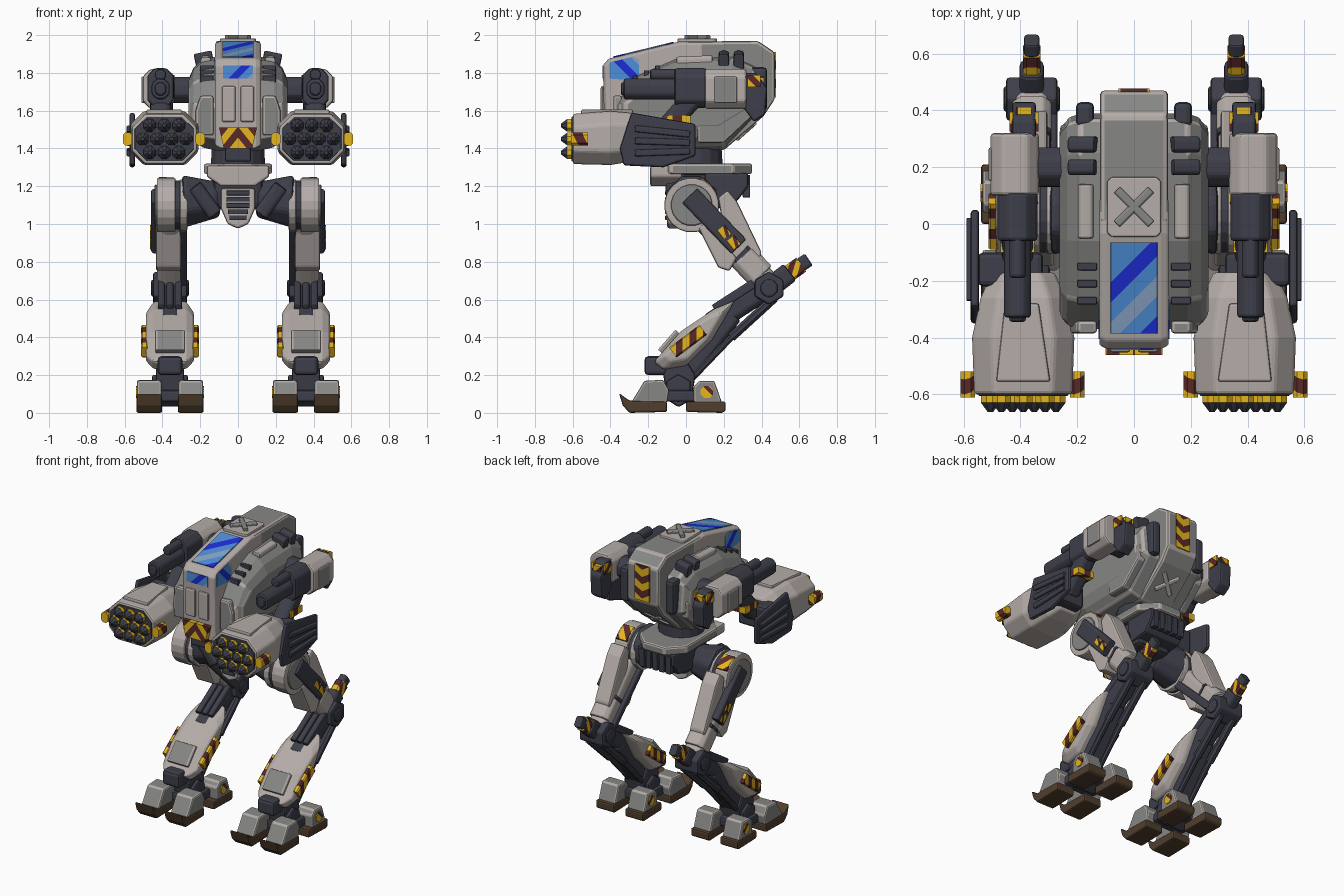
import bpy, bmesh, math
from mathutils import Vector as V

if "Cube" in bpy.data.objects:
    bpy.data.objects.remove(bpy.data.objects["Cube"])

COLORS = {"light_grey": (.46, .415, .39), "mid_grey": (.24, .245, .235), "dark_slate": (.047, .049, .067),
          "hazard_yellow": (.78, .46, .012), "hazard_maroon": (.10, .022, .022), "sole_brown": (.08, .048, .026),
          "glass_blue": (.075, .27, .70), "deep_blue": (.012, .025, .68), "pale_blue": (.25, .37, .56)}
MATS = {n: bpy.data.materials.new(n) for n in COLORS}
for n, c in COLORS.items():
    MATS[n].diffuse_color = (*c, 1)
L, G, D, B, YEL, MAR = "light_grey", "mid_grey", "dark_slate", "sole_brown", "hazard_yellow", "hazard_maroon"
HAZ, M = [YEL, MAR], dict(mirror=True)
GLASS = ["glass_blue", "glass_blue", "deep_blue", "glass_blue", "pale_blue", "glass_blue", "deep_blue"]

def loft(name, rings, mats, bevel=.012, mirror=False, stripe=None):
    """Skin a list of rings; stripe=(direction, pitch) cuts and colours bands; a 2nd material colours bevels."""
    mats = [mats] if isinstance(mats, str) else mats
    slots = list(dict.fromkeys(mats))
    bm, me = bmesh.new(), bpy.data.meshes.new(name)
    rs = [[bm.verts.new(p) for p in r] for r in rings]
    k = len(rs[0])
    for a, b in zip(rs, rs[1:]):
        for i in range(k):
            bm.faces.new((a[i], a[(i + 1) % k], b[(i + 1) % k], b[i]))
    for r in (rs[0], rs[-1]):
        bm.faces.new(r)
    bmesh.ops.recalc_face_normals(bm, faces=bm.faces)
    if stripe:
        d, pitch = V(stripe[0]).normalized(), stripe[1]
        ds = [v.co.dot(d) for v in bm.verts]
        lo = min(ds)
        for i in range(1, math.ceil((max(ds) - lo) / pitch)):
            bmesh.ops.bisect_plane(bm, geom=bm.verts[:] + bm.edges[:] + bm.faces[:], plane_co=d * (lo + i * pitch), plane_no=d)
        for f in bm.faces:
            f.material_index = slots.index(mats[int((f.calc_center_median().dot(d) - lo) / pitch) % len(mats)])
    bm.to_mesh(me)
    bm.free()
    ob = bpy.data.objects.new(name, me)
    bpy.context.collection.objects.link(ob)
    for m in slots:
        me.materials.append(MATS[m])
    if mirror:
        ob.modifiers.new("mirror", 'MIRROR').use_mirror_merge = False
    if bevel and not stripe:
        mod = ob.modifiers.new("bevel", 'BEVEL')
        mod.width, mod.segments, mod.limit_method, mod.angle_limit = bevel, 2, 'ANGLE', math.radians(32)
        mod.material = 1 if len(slots) > 1 else -1

def ring(axis, t, pts, s=1, s2=None):
    """Place 2D points in the plane axis=t, scaled about their middle."""
    cu, cv = (sum(p[i] for p in pts) / len(pts) for i in (0, 1))
    pts = [(cu + (u - cu) * s, cv + (v - cv) * (s2 or s)) for u, v in pts]
    return [{'x': (t, u, v), 'y': (u, t, v), 'z': (u, v, t)}[axis] for u, v in pts]

def octo(x, y, w, h, c):
    a, b = w / 2, h / 2
    return [(x + u, y + v) for u, v in ((c - a, -b), (a - c, -b), (a, c - b), (a, b - c), (a - c, b), (c - a, b), (-a, b - c), (-a, c - b))]

def prism(name, axis, a, b, pts, mats, **kw):
    loft(name, [ring(axis, a, pts), ring(axis, b, pts)], mats, **kw)

def box(name, lo, hi, mats, **kw):
    prism(name, 'z', lo[2], hi[2], [(lo[0], lo[1]), (hi[0], lo[1]), (hi[0], hi[1]), (lo[0], hi[1])], mats, **kw)

def sweep(name, p, q, pts_p, pts_q, mats, **kw):
    p, q = V(p), V(q)
    d = (q - p).normalized()
    s = V((1, 0, 0)) if abs(d.x) < .8 else V((0, 1, 0))
    s = (s - d * s.dot(d)).normalized()
    loft(name, [[c + s * a + d.cross(s) * b for a, b in pts] for c, pts in ((p, pts_p), (q, pts_q))], mats, **kw)

def beam(name, p, q, w, d, mats, **kw):
    sweep(name, p, q, *[octo(0, 0, w, d, min(w, d) * .2)] * 2, mats, **kw)

def tube(name, p, q, r1, r2, n, mats, **kw):
    c = [(math.cos((i + .5) * math.tau / n), math.sin((i + .5) * math.tau / n)) for i in range(n)]
    sweep(name, p, q, [(x * r1, y * r1) for x, y in c], [(x * r2, y * r2) for x, y in c], mats, **kw)

# --- torso: wide side hull, central spine, cockpit
hull = [(-.37, 1.45), (-.37, 1.63), (-.27, 1.78), (-.06, 1.87), (.25, 1.885), (.37, 1.83), (.39, 1.6), (.2, 1.4), (-.2, 1.39)]
half = [(.262, .86, .5), (.235, .96, .76), (.19, 1, .94), (.12, 1, 1)]
loft("side_hull", [ring('x', x, hull, s, t) for x, s, t in [(-x, s, t) for x, s, t in half] + half[::-1]], [G, L])
spine = [(0, 1.4), (0, 1.965), (.38, 1.97), (.47, 1.91), (.47, 1.66), (.41, 1.57), (.2, 1.39)]
prism("spine", 'x', -.12, .12, spine, [G, L], bevel=.016)
nose = [(-.43, 1.4), (-.44, 1.84), (-.41, 1.875), (-.03, 1.967), (.1, 1.967), (.1, 1.4)]
loft("cockpit", [ring('x', x, nose, s) for x, s in ((-.122, .95), (-.095, 1), (.095, 1), (.122, .95))], L, bevel=.008)
prism("lower_side_panel", 'x', .2, .26, [(.06, 1.43), (.2, 1.43), (.35, 1.57), (.35, 1.68), (.06, 1.62)], [G, L], **M)
prism("cheek_panel", 'y', -.385, -.34, [(.13, 1.47), (.225, 1.47), (.225, 1.6), (.2, 1.68), (.13, 1.68)], [G, L], **M)
box("nose_panel", (.012, -.452, 1.54), (.086, -.43, 1.73), L, **M)
prism("chin_hazard", 'y', -.462, -.42, [(0, 1.4), (.075, 1.4), (.1, 1.51), (0, 1.51)], HAZ, mirror=True, stripe=((1, 0, .8), .036))
box("chin_vent", (-.07, -.42, 1.33), (.07, -.2, 1.41), D)
# windows
beam("windshield", (0, -.385, 1.883), (0, -.065, 1.961), .165, .008, GLASS, stripe=((1, -1, 0), .05))
box("front_window", (-.08, -.443, 1.77), (.08, -.435, 1.84), GLASS, stripe=((1, 0, -1), .035))
pane = [(-.405, 1.77), (-.28, 1.76), (-.25, 1.79), (-.25, 1.87), (-.28, 1.885), (-.405, 1.855)]
prism("side_window", 'x', .117, .1245, pane, GLASS, mirror=True, stripe=((0, 1, 1), .04))
# roof and back details
prism("roof_plate", 'z', 1.96, 1.982, octo(0, .06, .19, .21, .015), L, bevel=.006)
for s in (-1, 1):
    beam("roof_cross", (-.06 * s, 0, 1.988), (.06 * s, .12, 1.988), .03, .024, G, bevel=.003)
    beam("back_cross", (-.06 * s, .27, 1.455), (.06 * s, .36, 1.535), .03, .03, L, bevel=.003)
box("back_hazard", (0, .46, 1.67), (.055, .477, 1.91), HAZ, mirror=True, stripe=((-.6, 0, 1), .042))
beam("roof_rail", (.17, -.05, 1.86), (.17, .14, 1.868), .055, .05, L, **M)
for y in (-.15, -.21, -.27):
    box("slope_vent", (.13, y - .013, 1.8275 + .45 * y), (.2, y + .013, 1.9075 + .45 * y), D, bevel=.004, **M)
for y in (.2, .28):
    beam("exhaust", (.13, y, 1.87), (.225, y, 1.85), .055, .1, D, **M)
box("rear_stack", (.14, .34, 1.6), (.205, .43, 1.83), D, bevel=.02, **M)
# --- shoulder guns
tube("gun_axle", (.2, .2, 1.71), (.36, .2, 1.71), .075, .075, 8, D, **M)
prism("gun_block", 'y', .1, .32, octo(.42, 1.715, .17, .21, .04), L, **M)
box("gun_block_panel", (.495, .15, 1.64), (.512, .27, 1.78), [G, L], bevel=.008, **M)
for n, a, b, z, w, h in (("housing", -.06, .11, 1.72, .14, .21), ("barrel", -.33, -.04, 1.715, .095, .11),
                         ("sight_rail", -.19, -.04, 1.79, .06, .06), ("muzzle", -.345, -.32, 1.715, .06, .07)):
    prism("gun_" + n, 'y', a, b, octo(.41, z, w, h, w * .28), D, **M)
prism("gun_rear", 'x', .345, .43, [(.3, 1.8), (.37, 1.8), (.43, 1.72), (.42, 1.58), (.36, 1.54), (.3, 1.62)], D, **M)
for x in (.343, .432):
    box("gun_hazard", (x - .006, .325, 1.725), (x + .006, .395, 1.79), HAZ, mirror=True, stripe=((0, 1, 1), .033))
box("gun_rear_hazard", (.36, .38, 1.735), (.415, .412, 1.78), HAZ[::-1], mirror=True, stripe=((1, 0, 1), .033))
# --- missile pods with warheads, arms and shields
pod = ((-.6, 1.45, .345, .265, .07), (-.4, 1.455, .36, .285, .07), (-.26, 1.46, .3, .25, .06), (-.17, 1.46, .22, .19, .05))
loft("missile_pod", [ring('y', y, octo(.39, *p)) for y, *p in pod], L, **M)
prism("pod_top_panel", 'z', 1.575, 1.606, [(.295, -.555), (.485, -.555), (.455, -.28), (.335, -.28)], L, bevel=.008, **M)
prism("pod_face", 'y', -.606, -.59, octo(.39, 1.45, .315, .235, .065), D, bevel=.004, **M)
for z, n in ((1.522, 3), (1.45, 4), (1.378, 3)):
    for x in [.39 + (i - (n - 1) / 2) * .077 for i in range(n)]:
        tube("missile_body", (x, -.6, z), (x, -.63, z), .036, .036, 8, YEL, bevel=0, **M)
        tube("missile_tip", (x, -.629, z), (x, -.662, z), .0365, .01, 8, D, bevel=0, **M)
for x in (.2, .585):
    prism("pod_marker", 'y', -.61, -.52, octo(x, 1.45, .05, .07, .014), HAZ, mirror=True, stripe=((.3, 1, .5), .045))
beam("pod_arm", (.41, .04, 1.67), (.41, -.14, 1.47), .11, .11, D, **M)
box("pod_mount", (.32, -.22, 1.38), (.55, -.1, 1.54), D, bevel=.02, **M)
box("arm_hazard", (.35, -.1, 1.53), (.47, .025, 1.575), HAZ, mirror=True, stripe=((1, 1, 0), .035))
prism("arm_shield", 'x', .545, .575, [(-.35, 1.4), (-.29, 1.59), (.05, 1.53), (.05, 1.36), (-.12, 1.3), (-.33, 1.31)], D, **M)
for i in range(3):
    beam("shield_rib", (.575, -.27, 1.375 + .065 * i), (.575, .02, 1.385 + .045 * i), .03, .035, D, bevel=.006, **M)
# --- waist and pelvis
tube("waist", (0, .05, 1.26), (0, .05, 1.42), .15, .14, 16, D)
prism("pelvis_plate", 'z', 1.265, 1.32, octo(0, .085, .36, .53, .1), [G, L])
prism("pelvis_front", 'y', -.19, -.02, [(-.09, 1.2), (.09, 1.2), (.165, 1.25), (.165, 1.31), (-.165, 1.31), (-.165, 1.25)], L)
box("pelvis_core", (-.13, -.06, 1.08), (.13, .2, 1.27), D, bevel=.03)
prism("pelvis_rear", 'x', -.14, .14, [(.1, 1.27), (.33, 1.27), (.33, 1.2), (.27, 1.12), (.1, 1.1)], D)
for i in range(5):
    box("rear_rib", (-.12 + .05 * i, .3, 1.14), (-.08 + .05 * i, .34, 1.26), D, bevel=.006)
    w = .062 - max(0, 2 - i) * .008
    box("groin_slat", (-w, -.11, 1.02 + .033 * i), (w, -.09, 1.045 + .033 * i), D, bevel=.004)
prism("groin_guard", 'y', -.1, .08, [(-.055, 1), (0, .975), (.055, 1), (.09, 1.08), (.09, 1.19), (-.09, 1.19), (-.09, 1.08)], L)
# --- hips and thighs
tube("hip_joint", (.1, .03, 1.13), (.29, .03, 1.12), .1, .15, 8, D, bevel=.02, **M)
beam("hip_brace", (.12, -.06, 1.05), (.23, -.07, 1.2), .08, .08, D, **M)
for n, a, b, r, mat in (("inner_ring", .268, .308, .138, L), ("groove", .3, .335, .132, D), ("drum", .33, .43, .145, L),
                        ("disc", .425, .442, .11, G)):
    tube("hip_" + n, (a, .03, 1.1), (b, .03, 1.1), r, r, 20, mat, bevel=.008, **M)
beam("hip_hazard", (.38, .07, 1.238), (.38, .155, 1.175), .085, .024, HAZ, mirror=True, stripe=((1, 1, 0), .035))
beam("thigh_core", (.36, .04, 1.09), (.36, .42, .69), .13, .14, L, bevel=.016, **M)
beam("thigh_side", (.435, .02, 1.15), (.435, .28, .88), .05, .11, D, **M)
beam("thigh_lower_plate", (.36, .3, .83), (.36, .4, .725), .14, .15, L, bevel=.01, **M)
beam("thigh_seam", (.36, .285, .845), (.36, .3, .83), .136, .146, D, bevel=0, **M)
for y, z in ((.185, .98), (.235, .925)):
    beam("thigh_marker", (.46, y, z), (.46, y + .035, z - .045), .012, .05, [YEL, YEL, MAR], mirror=True, stripe=((0, 1, .3), .018))
rear = [(.17, 1.14), (.22, 1.18), (.27, 1.12), (.4, .85), (.39, .8), (.33, .8), (.19, 1.02)]
prism("thigh_rear_panel", 'x', .305, .415, rear, L, **M)
prism("thigh_front_panel", 'x', .3, .435, [(.06, .99), (.12, 1), (.27, .82), (.23, .75), (.17, .77)], L, **M)
beam("thigh_piston", (.29, .08, .98), (.29, .38, .69), .04, .05, D, **M)
# --- knees
tube("knee_joint", (.27, .44, .66), (.45, .44, .66), .088, .088, 6, D, **M)
tube("knee_cap", (.26, .44, .66), (.46, .44, .66), .05, .05, 8, D, **M)
beam("knee_spur", (.36, .44, .66), (.36, .55, .745), .085, .11, D, **M)
beam("knee_spur_hazard", (.36, .54, .735), (.36, .61, .785), .06, .09, HAZ, mirror=True, stripe=((0, 1, -.3), .028))
beam("knee_spur_tip", (.36, .605, .782), (.36, .65, .812), .055, .075, D, **M)
# --- shins
beam("shin_upper", (.36, .44, .67), (.36, .13, .47), .12, .12, D, **M)
beam("shin_core", (.36, .25, .52), (.36, -.03, .16), .12, .1, D, **M)
for x in (.315, .36, .405):
    beam("shin_flute", (x, .36, .685), (x, .15, .55), .036, .05, D, bevel=.008, **M)
shin = [(-.17, .27), (-.03, .43), (.15, .55), (.26, .595), (.14, .39), (.0, .25), (-.12, .23)]
loft("shin_armour", [ring('x', x, shin, s) for x, s in ((.232, .72), (.272, 1), (.448, 1), (.488, .72))], L, **M)
beam("shin_front_plate", (.36, -.137, .325), (.36, -.045, .43), .155, .03, [G, L], bevel=.006, **M)
for s in (-1, 1):
    x = .36 + .135 * s
    beam("shin_hazard", (x, -.07, .32), (x, .09, .44), .035, .065, HAZ, mirror=True, stripe=((0, 1, 0), .036))
    x = .36 + .05 * s
    tube("calf_piston", (x, .47, .61), (x, .24, .4), .026, .026, 8, D, bevel=0, **M)
    tube("calf_rod", (x, .25, .41), (x, .02, .17), .018, .018, 8, D, bevel=0, **M)
# --- ankles and four-toed feet
prism("ankle_block", 'x', .285, .435, [(-.12, .2), (-.1, .07), (-.04, .03), (.03, .07), (.05, .2), (0, .28), (-.09, .28)], D, **M)
tube("ankle_joint", (.265, -.04, .13), (.455, -.04, .13), .075, .075, 6, D, **M)
box("ankle_guard", (.295, -.22, .2), (.425, -.09, .3), D, bevel=.02, **M)
for s in (-1, 1):
    x = .36 + .11 * s
    for n, w, mat, pts in (
            ("front_sole", .068, B, [(-.355, .105), (-.3, .065), (-.1, .06), (-.1, .005), (-.3, 0), (-.335, .04)]),
            ("front_toe", .064, [G, L], [(-.29, .055), (-.22, .17), (-.12, .175), (-.09, .12), (-.1, .055)]),
            ("rear_sole", .068, B, [(0, .005), (0, .06), (.21, .06), (.21, .01), (.19, 0)]),
            ("rear_toe", .064, [G, L], [(.04, .055), (.04, .14), (.07, .17), (.15, .17), (.19, .055)])):
        prism(n, 'x', x - w, x + w, pts, mat, bevel=.01, **M)
    tube("toe_marker", (x + .06 * s, .11, .11), (x + .07 * s, .11, .11), .035, .035, 8, [YEL, YEL, MAR], mirror=True, stripe=((0, 1, 1), .02))
box("foot_bridge", (.24, -.13, .06), (.48, .08, .12), D, **M)

for m in bpy.data.materials:
    if m.users and not m.is_grease_pencil:
        m.use_nodes = True
        m.node_tree.nodes["Principled BSDF"].inputs["Base Color"].default_value = m.diffuse_color
